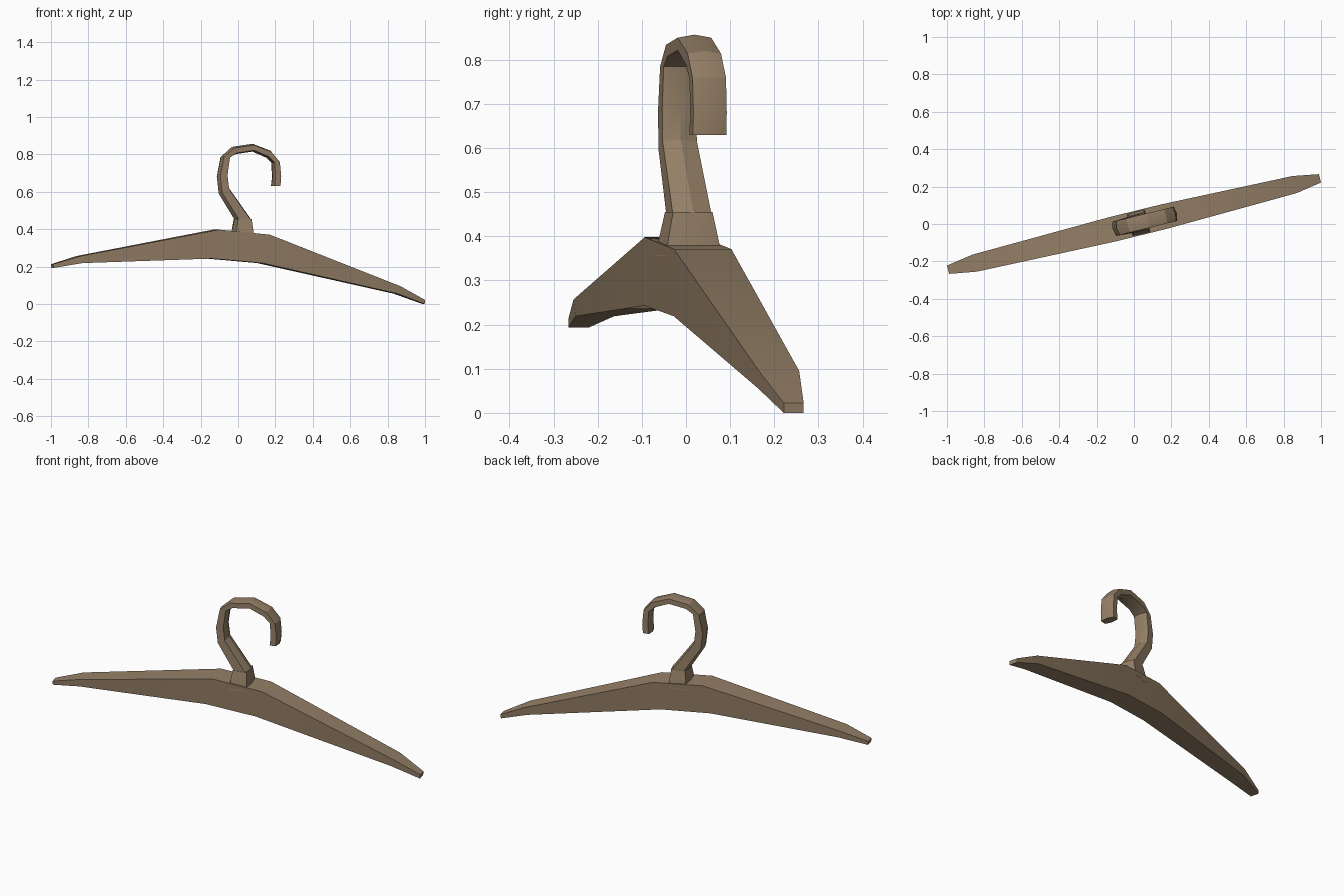
import bpy, bmesh
from math import radians

if "Cube" in bpy.data.objects:
    bpy.data.objects.remove(bpy.data.objects["Cube"])

YAW = radians(13.8)
mat = bpy.data.materials.new("tan_wood")
mat.diffuse_color = (0.30, 0.215, 0.135, 1)
mat.use_nodes = True
mat.node_tree.nodes["Principled BSDF"].inputs["Base Color"].default_value = mat.diffuse_color


def loft(name, rings):
    """Skin a row of equal-sized rings and cap both ends."""
    bm = bmesh.new()
    loops = [[bm.verts.new(p) for p in ring] for ring in rings]
    n = len(loops[0])
    for a, b in zip(loops, loops[1:]):
        for i in range(n):
            j = (i + 1) % n
            bm.faces.new((a[i], a[j], b[j], b[i]))
    bm.faces.new(loops[0])
    bm.faces.new(loops[-1])
    bmesh.ops.recalc_face_normals(bm, faces=bm.faces)
    me = bpy.data.meshes.new(name)
    bm.to_mesh(me)
    bm.free()
    me.materials.append(mat)
    ob = bpy.data.objects.new(name, me)
    ob.rotation_euler.z = YAW
    bpy.context.collection.objects.link(ob)
    bpy.ops.object.select_all(action='DESELECT')
    ob.select_set(True)
    bpy.context.view_layer.objects.active = ob
    bpy.ops.object.shade_smooth_by_angle(angle=radians(25))
    return ob


def box_ring(tu, tz, bu, bz, th, bh):
    """Four-sided section: top and bottom points with half depths."""
    return [(tu, -th, tz), (tu, th, tz), (bu, bh, bz), (bu, -bh, bz)]


def hex_ring(ou, oz, iu, iz, h, f):
    """Six-sided section with a shallow ridge on the outer and inner side."""
    def at(k, w):
        return (ou + (iu - ou) * k, w, oz + (iz - oz) * k)
    return [at(0, 0), at(f, -h), at(1 - f, -h), at(1, 0), at(1 - f, h), at(f, h)]


# Shoulder bar: left tip to right tip
loft("shoulder_bar", [box_ring(*s) for s in [
    (-1.024, .213, -1.022, .193, .023, .023),
    (-.877, .257, -.866, .219, .047, .045),
    (-.120, .398, -.158, .243, .067, .058),
    (.159, .371, .120, .219, .067, .058),
    (.884, .095, .866, .056, .047, .045),
    (1.024, .022, 1.022, .0, .023, .023)]])

# Collar at the foot of the hook
loft("collar", [hex_ring(*s) for s in [
    (-.032, .355, .080, .355, .066, .05),
    (-.020, .455, .072, .455, .046, .08)]])

# Hook: outer point, inner point, half depth along the bend
loft("hook", [hex_ring(*s, .16) for s in [
    (-.020, .452, .072, .452, .045),
    (-.106, .590, -.050, .620, .040),
    (-.117, .680, -.058, .690, .039),
    (-.095, .785, -.046, .785, .039),
    (-.035, .840, -.012, .802, .039),
    (.080, .857, .080, .815, .039),
    (.178, .820, .155, .783, .039),
    (.228, .760, .186, .755, .039),
    (.236, .680, .190, .680, .039),
    (.232, .630, .184, .630, .039)]])
